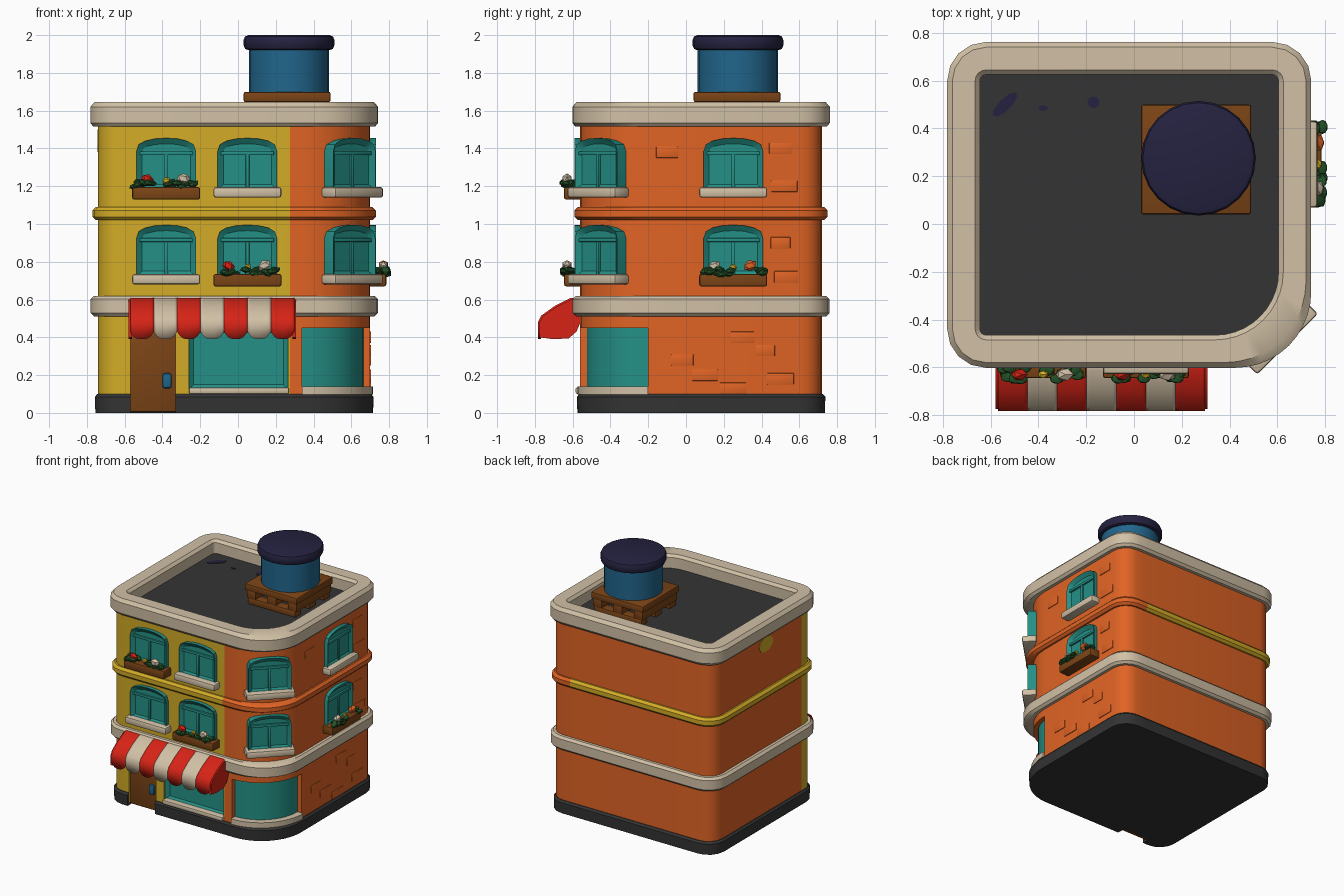
import bpy, bmesh, random
from math import sin, cos, pi, radians
from mathutils import Matrix, Vector

random.seed(4)
if "Cube" in bpy.data.objects:
    bpy.data.objects.remove(bpy.data.objects["Cube"])


def material(name, r, g, b):
    m = bpy.data.materials.new(name)
    m.use_nodes = True
    m.diffuse_color = (r, g, b, 1)
    m.node_tree.nodes["Principled BSDF"].inputs["Base Color"].default_value = (r, g, b, 1)
    return m


orange = material("orange", 0.75, 0.127, 0.018)
yellow = material("yellow", 0.65, 0.41, 0.02)
teal = material("teal", 0.018, 0.28, 0.24)
cream = material("cream", 0.64, 0.53, 0.38)
charcoal = material("charcoal", 0.034, 0.034, 0.034)
red = material("red", 0.68, 0.017, 0.008)
brown = material("brown", 0.2, 0.058, 0.008)
blue = material("blue", 0.015, 0.13, 0.26)
navy = material("navy", 0.018, 0.016, 0.051)
green = material("green", 0.017, 0.08, 0.02)
parts = []


def finish(name, bm, mats, matrix=Matrix()):
    bmesh.ops.recalc_face_normals(bm, faces=bm.faces)
    mesh = bpy.data.meshes.new(name)
    bm.to_mesh(mesh)
    bm.free()
    for m in mats:
        mesh.materials.append(m)
    ob = bpy.data.objects.new(name, mesh)
    ob.matrix_world = matrix
    bpy.context.collection.objects.link(ob)
    parts.append(ob)
    return ob


def box(name, lo, hi, mat, matrix=Matrix(), bevel=0.01):
    bm = bmesh.new()
    lo, hi = Vector(lo), Vector(hi)
    bmesh.ops.create_cube(bm, matrix=Matrix.Translation((lo + hi) / 2) @ Matrix.Diagonal((*(hi - lo), 1)))
    if bevel:
        bmesh.ops.bevel(bm, geom=bm.edges[:], offset=bevel, segments=2, profile=0.5, affect="EDGES")
    return finish(name, bm, [mat] if mat else [], matrix)


def prism(points, vec):
    """Extruded polygon; returns the bmesh and its starting face."""
    bm = bmesh.new()
    face = bm.faces.new([bm.verts.new(p) for p in points])
    ext = bmesh.ops.extrude_face_region(bm, geom=[face], use_keep_orig=True)
    bmesh.ops.translate(bm, vec=vec, verts=[v for v in ext["geom"] if isinstance(v, bmesh.types.BMVert)])
    bmesh.ops.recalc_face_normals(bm, faces=bm.faces)
    return bm, face


def cylinder(name, radius, z0, z1, mat, matrix=Matrix(), bevel=0.0, sides=24):
    bm = bmesh.new()
    bmesh.ops.create_cone(bm, cap_ends=True, segments=sides, radius1=radius, radius2=radius,
                          depth=z1 - z0, matrix=Matrix.Translation((0, 0, (z0 + z1) / 2)))
    if bevel:
        rims = [e for e in bm.edges if any(len(f.verts) > 4 for f in e.link_faces)]
        bmesh.ops.bevel(bm, geom=rims, offset=bevel, segments=2, profile=0.5, affect="EDGES")
    return finish(name, bm, [mat], matrix)


# Building footprint: rounded rectangle with one wide corner, grown by an offset
def outline(off):
    x0, x1, y0, y1 = -0.74 - off, 0.70 + off, -0.56 - off, 0.72 + off
    small, big = 0.12 + off, 0.36 - abs(off)

    def arc(cx, cy, r, start, n):
        return [(cx + r * cos(start + pi / 2 * i / n), cy + r * sin(start + pi / 2 * i / n)) for i in range(n + 1)]
    return (arc(x0 + small, y0 + small, small, pi, 4) + [(0.275, y0)]
            + arc(x1 - big, y0 + big, big, -pi / 2, 10)
            + arc(x1 - small, y1 - small, small, 0, 4) + [(0.5, y1)]
            + arc(x0 + small, y1 - small, small, pi / 2, 4) + [(x0, -0.4)])


def loft(name, profile, mats, ring=False):
    bm = bmesh.new()
    rows = [[bm.verts.new((x, y, z)) for x, y in outline(off)] for off, z in profile]
    pairs = list(zip(rows, rows[1:])) + ([(rows[-1], rows[0])] if ring else [])
    for a, b in pairs:
        for i in range(len(a)):
            j = (i + 1) % len(a)
            bm.faces.new((a[i], a[j], b[j], b[i]))
    if not ring:
        bm.faces.new(rows[0])
        bm.faces.new(rows[-1])
    return finish(name, bm, mats)


def band(name, z0, z1, off, mats):
    b = 0.018
    return loft(name, [(-0.03, z0), (off - b, z0), (off, z0 + b), (off, z1 - b), (off - b, z1), (-0.03, z1)], mats, True)


def curved_slab(name, r0, r1, z0, z1, mats):
    pts = [(0.34 + r * cos(a), -0.20 + r * sin(a), z0)
           for r, order in ((r0, range(13)), (r1, range(12, -1, -1)))
           for a in (-pi / 2 + pi / 2 * i / 12 for i in order)]
    return finish(name, prism(pts, (0, 0, z1 - z0))[0], mats)


# Walls, plinth and their openings
walls = loft("walls", [(0, 0.02), (0, 1.54)], [orange, yellow, charcoal])
plinth = loft("plinth", [(0.015, 0), (0.018, 0.085), (0.005, 0.10)], [charcoal])
cutters = [box("door_cutter", (-0.57, -0.8, -0.1), (-0.33, -0.51, 0.46), None, bevel=0),
           box("shop_cutter", (-0.26, -0.8, 0.125), (0.265, -0.50, 0.45), None, bevel=0),
           curved_slab("corner_cutter", 0.315, 0.6, 0.135, 0.45, [])]
for target, tools in ((walls, cutters), (plinth, cutters[:1])):
    bpy.context.view_layer.objects.active = target
    for c in tools:
        mod = target.modifiers.new("opening", "BOOLEAN")
        mod.operation, mod.solver, mod.object = "DIFFERENCE", "EXACT", c
        bpy.ops.object.modifier_apply(modifier=mod.name)
for c in cutters:
    parts.remove(c)
    bpy.data.objects.remove(c)
for p in walls.data.polygons:
    c = p.center
    p.material_index = 2 if p.normal.z > 0.9 and c.z > 1.5 else int(c.x < 0.275 and c.y < -0.4)

# Bands and parapet
band("lower_band", 0.51, 0.62, 0.04, [cream])
belt = band("middle_belt", 1.02, 1.09, 0.03, [orange, yellow])
for p in belt.data.polygons:
    x, y, z = p.center
    p.material_index = int((x < 0.275 and y < -0.4) or x < -0.65 or (y > 0.6 and x < 0.5))
loft("parapet", [(-0.02, 1.515), (0.025, 1.515), (0.042, 1.535), (0.042, 1.62), (0.02, 1.645),
                 (-0.075, 1.645), (-0.095, 1.625), (-0.095, 1.53)], [cream], True)


# Windows with sills or flower boxes, set against a wall
def window(name, matrix, w, h, rise, border):
    n = 8
    pts = [(-w / 2, -0.03, 0)] + [(w / 2 * -cos(pi * i / n), -0.03, h - rise + rise * sin(pi * i / n) ** 0.7)
                                  for i in range(n + 1)] + [(w / 2, -0.03, 0)]
    if not rise:
        pts = [(-w / 2, -0.03, 0), (-w / 2, -0.03, h), (w / 2, -0.03, h), (w / 2, -0.03, 0)]
    bm, face = prism(pts, (0, 0.10, 0))
    bmesh.ops.inset_region(bm, faces=[face], thickness=border, depth=-0.022, use_even_offset=True)
    finish(name + "_frame", bm, [teal], matrix)


def upper_window(name, matrix, flowers=None):
    window(name, matrix @ Matrix.Translation((0, 0, 0.04)), 0.315, 0.275, 0.07, 0.03)
    box(name + "_mullion", (-0.01, -0.02, 0.05), (0.01, 0, 0.24), teal, matrix, 0.004)
    box(name + "_transom", (-0.14, -0.022, 0.225), (0.14, 0, 0.245), teal, matrix, 0.004)
    if not flowers:
        box(name + "_sill", (-0.18, -0.068, 0.0), (0.18, 0.04, 0.055), cream, matrix, 0.013)
        return
    box(name + "_flower_box", (-0.18, -0.085, -0.01), (0.18, 0.02, 0.055), brown, matrix, 0.01)
    blobs = [(random.uniform(-0.17, 0.17), random.uniform(-0.09, -0.04), random.uniform(0.055, 0.08), 0.03, green)
             for _ in range(16)]
    blobs += [(u, -0.07, z, r, m) for u, z, r, m in zip((-0.1, 0.09, 0.0), (0.098, 0.1, 0.09), (0.033, 0.036, 0.022), flowers)]
    for u, v, z, r, m in blobs:
        bm = bmesh.new()
        bmesh.ops.create_icosphere(bm, subdivisions=1, radius=r)
        bmesh.ops.scale(bm, vec=(1.1, 0.8, 0.6 if m == green else 0.8), verts=bm.verts)
        tilt = Matrix.Rotation(random.uniform(-0.6, 0.6), 4, "Y")
        finish(name + ("_leaf" if m == green else "_flower"), bm, [m], matrix @ Matrix.Translation((u, v, z)) @ tilt)


def place(x, y, z, degrees=0):
    return Matrix.Translation((x, y, z)) @ Matrix.Rotation(radians(degrees), 4, "Z")


bright = (red, cream, yellow)
for floor, z in (("lower", 0.68), ("upper", 1.14)):
    upper = floor == "upper"
    upper_window(floor + "_front_window_a", place(-0.38, -0.56, z), bright if upper else None)
    upper_window(floor + "_front_window_b", place(0.05, -0.56, z), None if upper else bright)
    upper_window(floor + "_corner_window", place(0.595, -0.455, z, 45))
    upper_window(floor + "_side_window", place(0.70, 0.25, z, 90), None if upper else (cream, orange, yellow))

# Shop front and door
window("shop_window", place(0.0025, -0.515, 0.125), 0.525, 0.325, 0, 0.025)
box("shop_sill", (-0.26, -0.585, 0.10), (0.27, -0.50, 0.135), cream)
curved_slab("corner_shop_window", 0.27, 0.325, 0.13, 0.455, [teal])
curved_slab("corner_shop_sill", 0.27, 0.375, 0.098, 0.14, [cream])
box("door", (-0.575, -0.54, 0.004), (-0.325, -0.45, 0.47), brown)
box("door_handle", (-0.40, -0.56, 0.13), (-0.352, -0.53, 0.21), blue, bevel=0.012)

# Striped awning with scalloped edge
x0, step, cols = -0.57, 0.124, 8
for s in range(7):
    bm = bmesh.new()
    grid = []
    for i in range(cols + 1):
        t = i / cols
        hem = 0.39 + 0.04 * abs(2 * t - 1) ** 3
        path = ((-0.55, 0.605), (-0.61, 0.60), (-0.69, 0.56), (-0.76, 0.51), (-0.775, 0.48), (-0.775, hem))
        grid.append([bm.verts.new((x0 + step * (s + t), y, z)) for y, z in path])
    for a, b in zip(grid, grid[1:]):
        for k in range(len(a) - 1):
            bm.faces.new((a[k], a[k + 1], b[k + 1], b[k]))
    stripe = finish("awning_stripe", bm, [cream if s % 2 else red])
    solid = stripe.modifiers.new("thickness", "SOLIDIFY")
    solid.thickness, solid.offset = 0.016, 0
for x in (x0 - 0.01, x0 + 7 * step - 0.01):
    side = [(-0.55, 0.60), (-0.61, 0.60), (-0.69, 0.56), (-0.76, 0.51), (-0.775, 0.48),
            (-0.775, 0.40), (-0.70, 0.39), (-0.62, 0.395), (-0.58, 0.43), (-0.55, 0.5)]
    finish("awning_side", prism([(x, y, z) for y, z in side], (0.02, 0, 0))[0], [red])

# Water tank on a timber pallet
box("pallet_top", (0.03, 0.04, 1.645), (0.49, 0.50, 1.70), brown)
for k in (0.04, 0.22, 0.40):
    box("pallet_beam", (k, 0.05, 1.58), (k + 0.08, 0.49, 1.655), brown)
    box("pallet_runner", (0.05, k + 0.01, 1.535), (0.47, k + 0.09, 1.59), brown)
cylinder("water_tank", 0.213, 1.69, 1.93, blue, place(0.27, 0.275, 0))
cylinder("tank_lid", 0.24, 1.92, 2.0, navy, place(0.27, 0.275, 0), 0.025)

# Paint patches on the roof and side wall
for x, y, sx, sy, turn in ((-0.54, 0.5, 0.07, 0.025, 45), (-0.38, 0.485, 0.02, 0.012, 0), (-0.17, 0.51, 0.025, 0.025, 0)):
    cylinder("roof_patch", 1, 0, 0.005, navy, place(x, y, 1.539, turn) @ Matrix.Diagonal((sx, sy, 1, 1)), sides=9)
cylinder("wall_patch", 1, 0, 0.004, yellow, Matrix.Translation((-0.739, 0.05, 1.44))
         @ Matrix.Rotation(-pi / 2, 4, "Y") @ Matrix.Diagonal((0.06, 0.09, 1, 1)), sides=9)

# Loose bricks standing just proud of the side wall
for y, z in ((-0.02, 0.28), (0.1, 0.2), (0.3, 0.4), (0.42, 0.33), (0.5, 0.18), (0.25, 0.13),
             (0.5, 0.9), (0.53, 0.72), (0.5, 1.4), (0.52, 1.2), (-0.1, 1.38)):
    w = random.uniform(0.1, 0.15)
    box("brick", (0.69, y - w / 2, z - 0.03), (0.705, y + w / 2, z + 0.03), orange, bevel=0.003)

bpy.ops.object.select_all(action="DESELECT")
for ob in parts:
    ob.select_set(True)
bpy.context.view_layer.objects.active = walls
bpy.ops.object.shade_smooth_by_angle(angle=radians(35))
